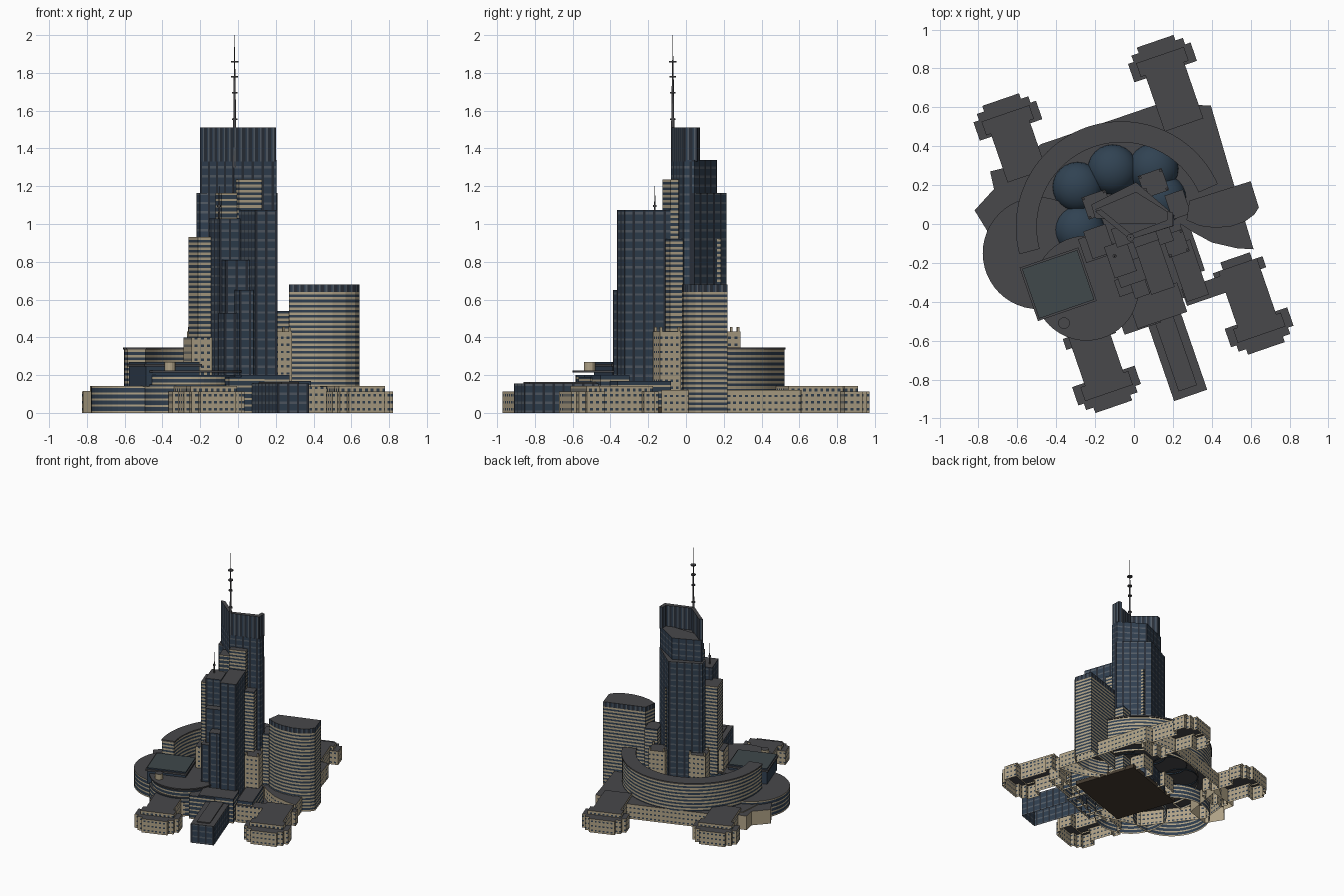
import bpy, bmesh, math
from mathutils import Matrix, Vector

cube = bpy.data.objects.get("Cube")
if cube:
    bpy.data.objects.remove(cube, do_unlink=True)

TURN = math.radians(19)
ROT = Matrix.Rotation(TURN, 2)


def material(name, r, g, b):
    m = bpy.data.materials.new(name)
    m.use_nodes = True
    m.diffuse_color = (r, g, b, 1)
    m.node_tree.nodes["Principled BSDF"].inputs["Base Color"].default_value = (r, g, b, 1)
    return m


MATS = {
    "stone": material("stone", .43, .36, .24),
    "blue": material("blue_glass", .03, .05, .08),
    "line": material("floor_line", .085, .105, .13),
    "dark": material("mullion", .022, .028, .04),
    "roof": material("roof_grey", .065, .065, .07),
    "dome": material("dome_glass", .03, .055, .085),
    "sky": material("skylight", .05, .065, .07),
    "base": material("foundation_brown", .06, .045, .03),
}
NAMES = list(MATS)


# Facade patterns: cell width, cell height, material by row and column
def windows(r, c):
    return "blue" if r % 3 == 1 and c % 2 else "stone"


def bands(r, c):
    return "blue" if r % 2 else "stone"


def slim_bands(r, c):
    return "stone" if r % 3 == 0 else "blue"


def glass(r, c):
    if c % 4 == 0:
        return "dark"
    return "line" if r % 4 == 0 else "blue"


def fins(r, c):
    return ("dark", "blue", "line", "dark")[c % 4]


STYLES = {
    "windows": (.016, .0125, windows), "bands": (.1, .0135, bands),
    "slim": (.1, .011, slim_bands), "glass": (.014, .012, glass),
    "fins": (.009, .5, fins),
    "stone": (.2, .2, lambda r, c: "stone"), "base": (.2, .2, lambda r, c: "base"),
    "roof": (.2, .2, lambda r, c: "roof"), "blue": (.2, .2, lambda r, c: "blue"),
}


def finish(name, bm):
    me = bpy.data.meshes.new(name)
    bm.to_mesh(me)
    bm.free()
    for m in MATS.values():
        me.materials.append(m)
    bpy.context.collection.objects.link(bpy.data.objects.new(name, me))


def prism(name, pts, z0, z1, style, roof="roof", parapet=True, floor=False):
    """Walls patterned cell by cell around an outline, with a recessed roof."""
    pts = [Vector(p) for p in pts]
    n = len(pts)
    if sum(pts[i].cross(pts[(i + 1) % n]) for i in range(n)) < 0:
        pts.reverse()
    cw, ch, pattern = STYLES[style]
    rows = max(1, round((z1 - z0) / ch))
    bm = bmesh.new()
    col = 0
    for i, a in enumerate(pts):
        b = pts[(i + 1) % n]
        cols = max(1, round((b - a).length / cw))
        grid = [[bm.verts.new((*a.lerp(b, c / cols), z0 + (z1 - z0) * r / rows))
                 for c in range(cols + 1)] for r in range(rows + 1)]
        for r in range(rows):
            for c in range(cols):
                f = bm.faces.new((grid[r][c], grid[r][c + 1], grid[r + 1][c + 1], grid[r + 1][c]))
                f.material_index = NAMES.index(pattern(r, col + c))
        col += cols
    top = bm.faces.new([bm.verts.new((*p, z1)) for p in pts])
    top.material_index = NAMES.index(roof)
    if parapet:
        bmesh.ops.inset_region(bm, faces=[top], thickness=.007, depth=-.005, use_even_offset=True)
    if floor:
        base = bm.faces.new([bm.verts.new((*p, z0)) for p in reversed(pts)])
        base.material_index = NAMES.index("base")
    finish(name, bm)


def rect(x, y, w, d):
    return [Vector((x, y)) + ROT @ Vector((sx * w / 2, sy * d / 2))
            for sx, sy in ((-1, -1), (1, -1), (1, 1), (-1, 1))]


def arc(x, y, r, a0=0, a1=360, n=48):
    full = a1 - a0 == 360
    steps = n if full else n + 1
    return [(x + r * math.cos(t), y + r * math.sin(t))
            for t in (math.radians(a0 + (a1 - a0) * k / n) for k in range(steps))]


# Pavilion wings: stepped low outline with a higher body
def wing(name, x, y, length, flip):
    low = [(.08, -length), (.08, .04 - length), (.135, .04 - length), (.135, .1 - length),
           (.105, .1 - length), (.105, -.07), (.17, -.07), (.17, .03), (.14, .03),
           (.14, .065), (.1, .065), (.1, .095)]
    high = [(.105, .04 - length), (.105, -.055), (.13, -.055), (.13, .02)]
    for part, half, z0, z1 in (("", low, 0, .112), ("_body", high, .1, .142)):
        shape = [Vector(p) for p in half] + [Vector((-u, v)) for u, v in reversed(half)]
        prism(name + part, [Vector((x, y)) + ROT @ p * flip for p in shape], z0, z1,
              "windows", parapet=False)


wing("north_east_wing", .14, .85, .4, 1)
wing("north_west_wing", -.655, .55, .36, 1)
wing("south_west_wing", -.135, -.85, .36, -1)
wing("east_wing", .65, -.55, .4, -1)

# Podium and entrance buildings
prism("main_podium", [(-.68, .23), (-.48, .41), (.12, .615), (.395, .61), (.5, .25), (.615, -.13), (.53, -.125),
                      (.4, -.095), (.3, -.04), (.24, 0), (.3, -.36), (0, -.5), (-.4, -.4), (-.7, 0)],
      0, .12, "windows")
prism("west_round_podium", arc(-.49, -.15, .288), 0, .142, "slim")
prism("west_porch", [(-.82, .07), (-.72, .18), (-.74, .27), (-.5, .33), (-.55, 0), (-.74, -.06)], 0, .115, "stone")
prism("south_round_podium", arc(-.245, -.33, .27), 0, .15, "slim")
prism("south_round_tier", arc(-.245, -.33, .255), .15, .2, "slim")
prism("south_round_canopy", arc(-.245, -.33, .27), .215, .225, "roof", parapet=False)
prism("skylight_hall", rect(-.39, -.31, .3, .27), .14, .27, "blue", "sky")
prism("skylight_rim", rect(-.39, -.31, .32, .29), .245, .26, "roof")
prism("roof_vent", arc(-.36, -.51, .03, n=16), .22, .27, "stone")
prism("south_hall", rect(.12, -.42, .27, .16), 0, .2, "slim")
prism("south_foyer", rect(.03, -.49, .2, .1), 0, .19, "slim")
prism("south_annex", rect(.21, -.645, .18, .5), 0, .155, "glass")
prism("south_annex_roof", rect(.215, -.665, .1, .38), .15, .163, "roof", parapet=False)
prism("east_link", rect(.4, -.33, .3, .09), 0, .14, "windows")
prism("east_arm", rect(.28, -.24, .12, .3), 0, .17, "slim")
prism("basement_slab", rect(0, -.1, .6, .5), 0, .03, "base", floor=True)

# Crescent building and the low glass domes inside it
CX, CY = -.065, -.015
prism("crescent", arc(CX, CY, .538, 24, 195) + arc(CX, CY, .44, 195, 24), .1, .335, "bands")
prism("crescent_cornice", arc(CX, CY, .543, 24, 195) + arc(CX, CY, .435, 195, 24),
      .335, .347, "roof", parapet=False)
for k, (x, y) in enumerate(((-.28, -.03), (-.29, .19), (-.11, .28), (.1, .285), (.14, .13))):
    bm = bmesh.new()
    bmesh.ops.create_uvsphere(bm, u_segments=24, v_segments=12, radius=.13)
    bmesh.ops.transform(bm, matrix=Matrix.Translation((x, y, .11)) @ Matrix.Diagonal((1, 1, .8, 1)),
                        verts=bm.verts)
    cut = bm.verts[:] + bm.edges[:] + bm.faces[:]
    bmesh.ops.bisect_plane(bm, geom=cut, plane_co=(0, 0, .11), plane_no=(0, 0, 1), clear_inner=True)
    for f in bm.faces:
        f.material_index = NAMES.index("dome")
        f.smooth = True
    finish("glass_dome_%d" % (k + 1), bm)

# Curved east tower
lens = [(.27, .02), (.34, -.01), (.42, -.02), (.5, -.012), (.57, .012), (.62, .05), (.642, .085),
        (.6, .22), (.285, .12)]
prism("curved_tower", lens, 0, .64, "bands")
prism("curved_tower_crown", lens, .64, .68, "fins")

# Shoulder blocks, three of them with corner pinnacles
prism("east_shoulder", rect(.225, .1, .1, .13), 0, .54, "bands")
for name, x, y, w in (("north", .1, .21, .13), ("west", -.19, .1, .13), ("south_east", .215, -.1, .11)):
    prism(name + "_shoulder", rect(x, y, w, .12), 0, .43, "windows")
    for k, p in enumerate(rect(x, y, w - .02, .1)):
        prism("%s_pinnacle_%d" % (name, k + 1), rect(p.x, p.y, .012, .012), .43, .455,
              "stone", parapet=False)

# Main tower: stepped kite-shaped shaft with an open crown
prism("tower_low_back", [(-.22, .1), (-.2, .03), (.2, 0), (.208, .045), (.01, .215)], 0, 1.165, "glass")
prism("tower_mid_back", [(-.2, .075), (-.1, 0), (.2, 0), (.203, .045), (.01, .165)], 0, 1.34, "glass")
prism("tower_shaft", [(-.2, .065), (-.02, -.08), (.205, -.01), (.205, .045)], 0, 1.33, "glass")
prism("tower_crown", [(-.2, .065), (-.02, -.08), (.2, -.01), (.2, .06), (.17, .065),
                      (.17, .02), (-.015, -.05), (-.17, .075)], 1.33, 1.51, "fins", parapet=False)
prism("tower_back_pier", rect(.055, .17, .025, .025), .4, .92, "bands")

# Front towers and their setbacks
for name, x, y, w, d, h, style in (
        ("south_glass_tower", .105, -.215, .127, .272, 1.075, "glass"),
        ("south_west_tower", -.07, -.18, .12, .17, 1.03, "glass"),
        ("striped_tower", .05, -.055, .13, .1, 1.235, "bands"),
        ("striped_tower_side", -.06, -.06, .09, .1, 1.165, "slim"),
        ("east_stone_tower", .155, -.06, .08, .08, .92, "bands"),
        ("west_stone_tower", -.18, -.09, .12, .15, .93, "bands"),
        ("west_stone_step", -.21, -.12, .12, .13, .4, "windows"),
        ("front_step_high", -.02, -.25, .14, .12, .81, "glass"),
        ("front_step_middle", .03, -.33, .08, .09, .65, "glass"),
        ("front_step_low", -.05, -.32, .08, .09, .53, "glass")):
    prism(name, rect(x, y, w, d), 0, h, style)


# Masts made of stacked tapering rods and discs
def mast(name, x, y, parts):
    bm = bmesh.new()
    for z0, z1, r0, r1 in parts:
        bmesh.ops.create_cone(bm, cap_ends=True, segments=12, radius1=r0, radius2=r1, depth=z1 - z0,
                              matrix=Matrix.Translation((x, y, (z0 + z1) / 2)))
    for f in bm.faces:
        f.material_index = NAMES.index("roof")
    finish(name, bm)


mast("main_mast", -.018, -.07, [(1.3, 1.56, .01, .008), (1.56, 1.78, .007, .005), (1.78, 2, .004, .001)]
     + [(z, z + .008, r, r) for z, r in ((1.55, .015), (1.69, .015), (1.775, .018), (1.855, .02))])
mast("small_mast", -.1, -.165, [(1.02, 1.12, .005, .004), (1.12, 1.2, .003, .001), (1.09, 1.1, .01, .01)])
